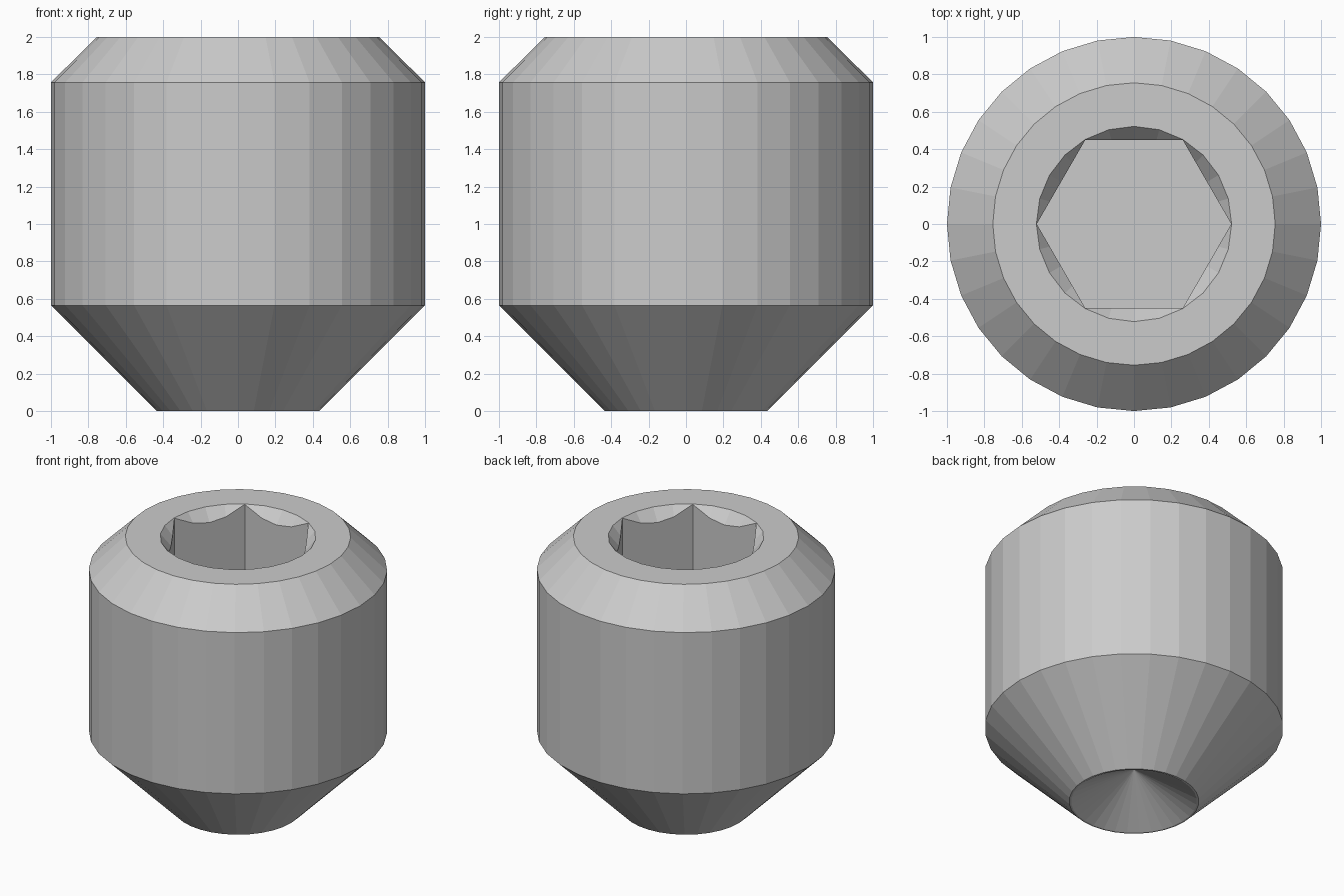
import bpy
import bmesh
import math

if "Cube" in bpy.data.objects:
    bpy.data.objects.remove(bpy.data.objects["Cube"])


def lathe(name, profile, sides):
    """Closed solid of revolution from (radius, z) points; radius 0 makes a pole."""
    bm = bmesh.new()
    rings = []
    for r, z in profile:
        if r == 0:
            rings.append([bm.verts.new((0, 0, z))] * sides)
        else:
            rings.append([bm.verts.new((r * math.cos(2 * math.pi * i / sides),
                                        r * math.sin(2 * math.pi * i / sides), z))
                          for i in range(sides)])
    for low, high in zip(rings, rings[1:]):
        for i in range(sides):
            j = (i + 1) % sides
            corners = list(dict.fromkeys((low[i], low[j], high[j], high[i])))
            bm.faces.new(corners)
    # Cap any end that is not already a pole
    for ring, (r, z) in ((rings[0], profile[0]), (rings[-1], profile[-1])):
        if r > 0:
            bm.faces.new(ring)
    bmesh.ops.recalc_face_normals(bm, faces=bm.faces)
    mesh = bpy.data.meshes.new(name)
    bm.to_mesh(mesh)
    bm.free()
    obj = bpy.data.objects.new(name, mesh)
    bpy.context.collection.objects.link(obj)
    return obj


def cut(target, cutter):
    """Subtract the cutter, then discard it."""
    cutter.hide_render = True
    mod = target.modifiers.new("cut", 'BOOLEAN')
    mod.operation = 'DIFFERENCE'
    mod.solver = 'EXACT'
    mod.object = cutter
    bpy.context.view_layer.objects.active = target
    bpy.ops.object.modifier_apply(modifier=mod.name)
    bpy.data.objects.remove(cutter)


# Screw body: conical cup in the point, straight barrel, chamfered top
screw = lathe("set_screw_body", [(0, 0.245), (0.422, 0), (0.435, 0), (1, 0.565),
                                 (1, 1.757), (0.755, 2)], 32)

# Hexagonal socket
cut(screw, lathe("hex_socket_cutter", [(0.52, 1.1), (0.52, 2.2)], 6))

# Conical lead-in at the mouth of the socket
slope = 1.2
r_top, r_low = 0.522, 0.3
cut(screw, lathe("lead_in_cutter", [(r_low, 2 - (r_top - r_low) * slope),
                                    (r_top + 0.1, 2 + 0.1 * slope)], 24))
